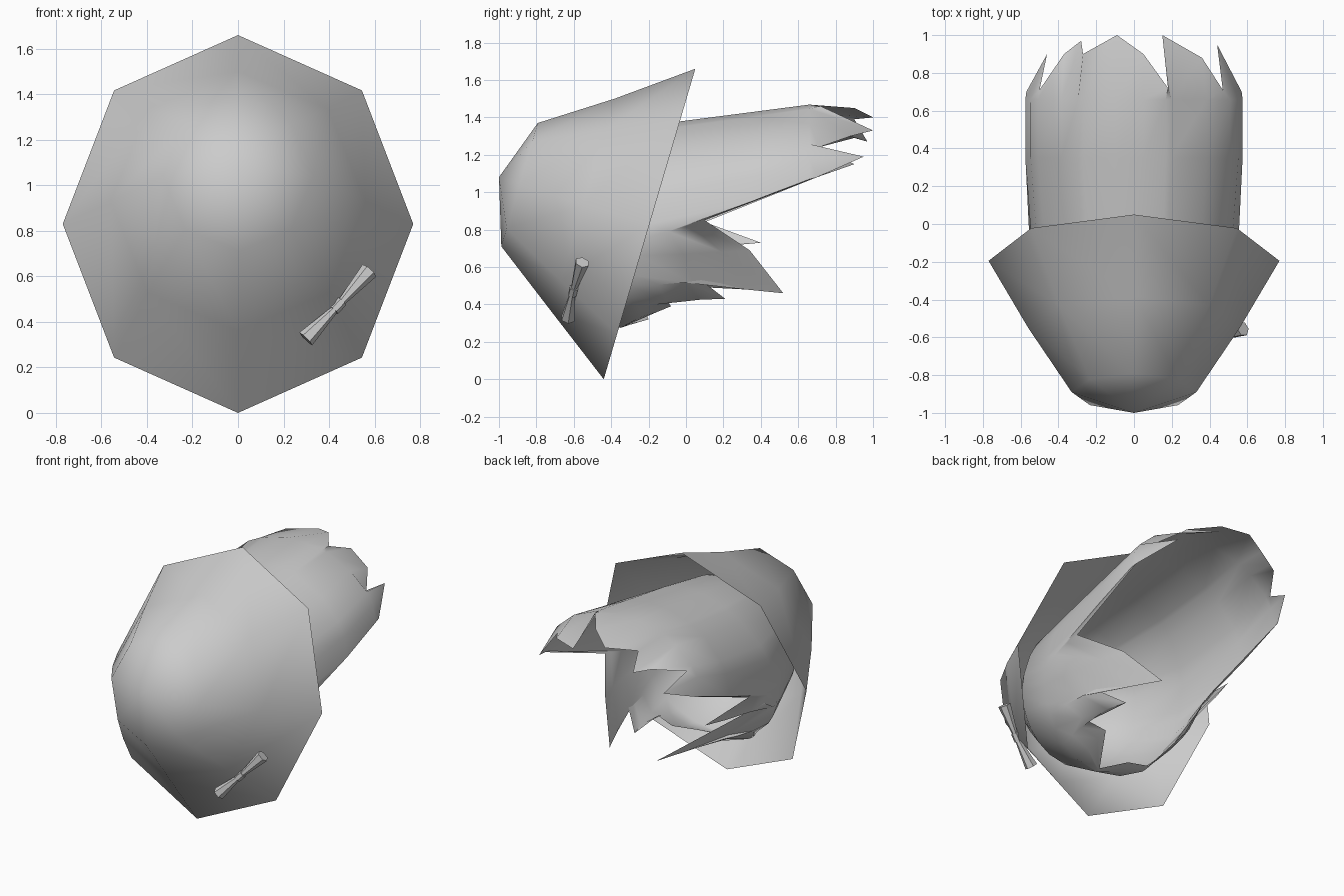
import bpy, bmesh
from math import sin, cos, radians, pi
from mathutils import Vector

if "Cube" in bpy.data.objects:
    bpy.data.objects.remove(bpy.data.objects["Cube"])


def make(name, verts, faces, smooth=60):
    me = bpy.data.meshes.new(name)
    me.from_pydata([tuple(v) for v in verts], [], faces)
    bm = bmesh.new()
    bm.from_mesh(me)
    bmesh.ops.recalc_face_normals(bm, faces=bm.faces)
    bm.to_mesh(me)
    bm.free()
    ob = bpy.data.objects.new(name, me)
    bpy.context.collection.objects.link(ob)
    bpy.ops.object.select_all(action='DESELECT')
    ob.select_set(True)
    bpy.context.view_layer.objects.active = ob
    bpy.ops.object.shade_smooth_by_angle(angle=radians(smooth))
    return ob


def tilted(a, r, rz, cy, cz):
    # point on a ring tilted like the hood rim; a = 0 is the top
    return Vector((r * sin(a), cy + 0.295 * rz * cos(a), cz + rz * cos(a)))


def bridge(rows, n, start=0):
    return [(start + i * n + j, start + i * n + (j + 1) % n,
             start + (i + 1) * n + (j + 1) % n, start + (i + 1) * n + j)
            for i in range(rows - 1) for j in range(n)]


# Octagonal hood: rim, middle and crown rings closed to a tip
rings = [(0.77, 0.83, -0.195, 0.83), (0.56, 0.57, -0.55, 0.93), (0.33, 0.33, -0.89, 1.04)]
verts = [tilted(k * pi / 4, *r) for r in rings for k in range(8)]
faces = bridge(3, 8)
verts.append(Vector((0, -1.0, 1.08)))
faces += [(16 + k, 16 + (k + 1) % 8, 24) for k in range(8)]
make("hood", verts, faces, 80)

# Hair locks: angle from the top, then end point of each column
locks = [
    (-90, -.57, .70, 1.08), (-72, -.46, .90, 1.15), (-62, -.50, .71, 1.24),
    (-42, -.37, .90, 1.29), (-31, -.28, .97, 1.27), (-28, -.27, .90, 1.39),
    (-10, -.09, 1.0, 1.40), (5, .05, .90, 1.45), (17, .18, .72, 1.46),
    (20, .15, 1.0, 1.33), (42, .36, .88, 1.30), (62, .47, .71, 1.24),
    (74, .44, .95, 1.19), (90, .57, .70, 1.08),
    (98, .54, .10, .85), (108, .37, .34, .69), (120, .21, .52, .46),
    (127, .38, .08, .53), (136, .24, .21, .43), (148, .28, -.10, .42),
    (162, .16, -.08, .39), (180, 0, -.33, .29), (200, -.12, -.20, .32),
    (214, -.30, -.22, .37), (230, -.36, .10, .51), (240, -.14, .52, .46),
    (248, -.52, -.10, .72), (254, -.42, .40, .73), (262, -.54, .10, .84)]
n = len(locks)
inner = [(0.27, 0.27, -0.76, 0.95), (0.44, 0.43, -0.53, 0.89), (0.535, 0.55, -0.20, 0.83)]
verts = [tilted(radians(l[0]), *r) for r in inner for l in locks]
for t, y, cz, hz in ((0.4, 0.35, 0.95, 0.48), (0.75, 0.66, 1.07, 0.40)):
    for deg, *end in locks:
        a = radians(deg)
        if abs(deg) <= 90:
            verts.append(Vector((0.575 * sin(a), y, cz + hz * cos(a))))
        else:
            p = tilted(a, *inner[2]).lerp(Vector(end), t)
            out = Vector((sin(a), 0, 0.5 * cos(a)))
            verts.append(p + out * 0.08 * t * (1 - t))
verts += [Vector(l[1:]) for l in locks]
faces = bridge(6, n)
verts.append(Vector((0, -0.84, 0.97)))
faces += [(k, (k + 1) % n, len(verts) - 1) for k in range(n)]
make("hair", verts, faces, 60)

# Bow: two flared loops and a small knot
mid = Vector((0.44, -0.605, 0.47))


def frustum(name, p, q, r1, r2, sides=6):
    d = (q - p).normalized()
    u = d.cross(Vector((0, 1, 0))).normalized()
    w = d.cross(u)
    vs = [c + (u * cos(2 * pi * k / sides) + w * sin(2 * pi * k / sides)) * r
          for c, r in ((p, r1), (q, r2)) for k in range(sides)]
    fs = bridge(2, sides) + [tuple(range(sides)), tuple(range(sides, 2 * sides))]
    make(name, vs, fs, 40)


upper, lower = Vector((0.577, -0.555, 0.625)), Vector((0.298, -0.63, 0.325))
frustum("bow_loop_right", mid, upper, 0.014, 0.040)
frustum("bow_loop_left", mid, lower, 0.014, 0.040)
frustum("bow_knot", mid.lerp(lower, 0.13), mid.lerp(upper, 0.13), 0.024, 0.024)
